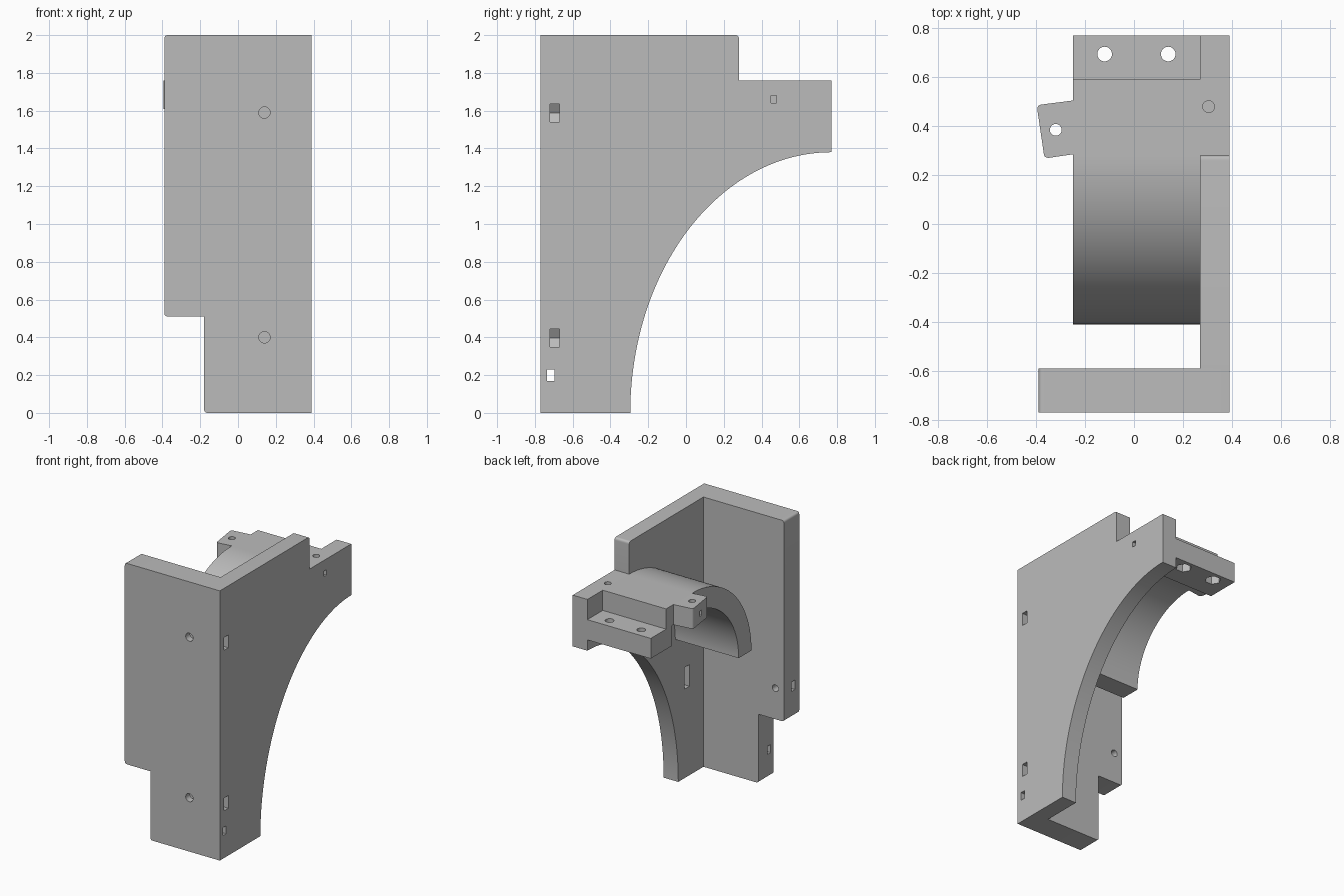
import bpy, bmesh, math
from mathutils import Vector

cube = bpy.data.objects.get("Cube")
if cube:
    bpy.data.objects.remove(cube)

grey = bpy.data.materials.new("plain_grey")
grey.use_nodes = True
COLOUR = (0.5, 0.5, 0.5, 1)
grey.diffuse_color = COLOUR
grey.node_tree.nodes["Principled BSDF"].inputs["Base Color"].default_value = COLOUR


def prism(name, pts, axis, lo, hi):
    """Extrude a 2D outline along an axis; outline uses the other two axes in order."""
    i = "xyz".index(axis)
    bm = bmesh.new()
    verts = []
    for p in pts:
        co = list(p)
        co.insert(i, lo)
        verts.append(bm.verts.new(co))
    face = bm.faces.new(verts)
    new = bmesh.ops.extrude_face_region(bm, geom=[face])["geom"]
    shift = Vector((0, 0, 0))
    shift[i] = hi - lo
    bmesh.ops.translate(bm, vec=shift, verts=[g for g in new if isinstance(g, bmesh.types.BMVert)])
    bmesh.ops.recalc_face_normals(bm, faces=bm.faces)
    mesh = bpy.data.meshes.new(name)
    bm.to_mesh(mesh)
    bm.free()
    mesh.materials.append(grey)
    obj = bpy.data.objects.new(name, mesh)
    bpy.context.collection.objects.link(obj)
    return obj


def rect(u0, u1, v0, v1):
    return [(u0, v0), (u1, v0), (u1, v1), (u0, v1)]


def arc(cu, cv, ru, rv, start, end, n=40):
    angles = [math.radians(start + (end - start) * k / n) for k in range(n + 1)]
    return [(cu + ru * math.cos(a), cv + rv * math.sin(a)) for a in angles]


def circle(u, v, r, n=32):
    return arc(u, v, r, r, 0, 360, n)[:-1]


def rounded(prev, corner, nxt, r=0.02):
    """Points that round off one corner of an outline."""
    c = Vector(corner)
    a = c + (Vector(prev) - c).normalized() * r
    b = c + (Vector(nxt) - c).normalized() * r
    return [tuple(a * (1 - t) ** 2 + c * 2 * t * (1 - t) + b * t * t)
            for t in (k / 6 for k in range(7))]


def cut(obj, *shape):
    """Subtract a prism from a part."""
    cutter = prism("cutter", *shape)
    cutter.hide_render = True
    mod = obj.modifiers.new("cut", "BOOLEAN")
    mod.operation, mod.solver, mod.object = "DIFFERENCE", "EXACT", cutter
    bpy.context.view_layer.objects.active = obj
    bpy.ops.object.modifier_apply(modifier=mod.name)
    bpy.data.objects.remove(cutter)


X0, X1, XI = -0.39, 0.39, 0.27       # outer sides and inner face of side plate
Y0, YI, Y1 = -0.77, -0.59, 0.77      # front, inner face of front plate, back
XA, TOP, T = -0.25, 1.76, 0.15       # arm side, arm top, arm thickness

# Front plate with a notched lower corner
low, mid = -0.18, 0.51
front = prism("front_plate",
              [(X1, 0), (X1, 2)]
              + rounded((X1, 2), (X0, 2), (X0, mid))
              + rounded((X0, 2), (X0, mid), (low, mid))
              + [(low, mid)]
              + rounded((low, mid), (low, 0), (X1, 0)), "y", Y0, YI)
for z in (0.40, 1.59):
    cut(front, circle(0.14, z, 0.03), "y", Y0 - 0.1, -0.63)           # screw hole
    v = z - 0.0025
    cut(front, [(X1 + 0.1, v - 0.0475), (0.12, v - 0.0475), (0.09, v),
                (0.12, v + 0.0475), (X1 + 0.1, v + 0.0475)], "y", -0.72, -0.67)  # nut slot
cut(front, rect(-0.735, -0.695, 0.17, 0.23), "x", -0.6, 0.6)          # through slot
cut(front, circle(-0.32, 0.74, 0.025), "y", -0.72, -0.5)              # inner hole
cut(front, rect(-0.72, -0.68, 0.70, 0.77), "x", -0.5, -0.28)          # end slot

# Side plate with a sweeping elliptical underside
side = prism("side_plate",
             [(YI, 0)] + arc(Y1, 0, 1.065, 1.38, 180, 90, 64)
             + [(Y1, TOP), (0.28, TOP)]
             + rounded((0.28, TOP), (0.28, 2), (YI, 2)) + [(YI, 2)], "x", XI, X1)
cut(side, circle(0.305, 0.48, 0.024), "z", 1.62, 1.9)
cut(side, rect(0.45, 0.48, 1.64, 1.68), "x", 0.28, 0.5)
cut(side, rect(-0.425, -0.37, 0.66, 0.82), "x", 0.1, 0.33)

# Curved arm ending in a stepped mounting ledge
cy, cz, ro = 0.28, 1.07, 0.69
ri = ro - T
arm = prism("curved_arm",
            arc(cy, cz, ro, ro, 180, 90)
            + [(0.59, TOP), (0.59, TOP - T), (Y1, TOP - T), (Y1, TOP - 2 * T),
               (0.52, TOP - 2 * T), (0.52, TOP - T)]
            + arc(cy, cz, ri, ri, 90, 180), "x", XA, XI)
for x in (-0.12, 0.14):
    cut(arm, circle(x, 0.695, 0.03), "z", 1.3, 1.7)
    cut(arm, circle(x, 0.695, 0.055, 6), "z", 1.3, 1.52)              # hex nut pocket

# Slightly rotated side tab
inner, back, tip, root = (XA, 0.505), (-0.398, 0.486), (-0.366, 0.268), (XA, 0.285)
tab = prism("side_tab",
            [inner] + rounded(inner, back, tip) + rounded(back, tip, root) + [root],
            "z", TOP - T, TOP)
cut(tab, circle(-0.32, 0.385, 0.024), "z", 1.5, 1.9)
out = Vector((-0.99, -0.14))
across = Vector((0.14, -0.99)) * 0.016
c = Vector((-0.32, 0.385))
slot = [c - out * 0.03 + across, c + out * 0.12 + across,
        c + out * 0.12 - across, c - out * 0.03 - across]
cut(tab, [tuple(p) for p in slot], "z", 1.66, 1.70)

# Smooth the curved surfaces, keep the edges crisp
for obj in (front, side, arm, tab):
    bpy.ops.object.select_all(action="DESELECT")
    obj.select_set(True)
    bpy.context.view_layer.objects.active = obj
    bpy.ops.object.shade_smooth_by_angle(angle=math.radians(30))
